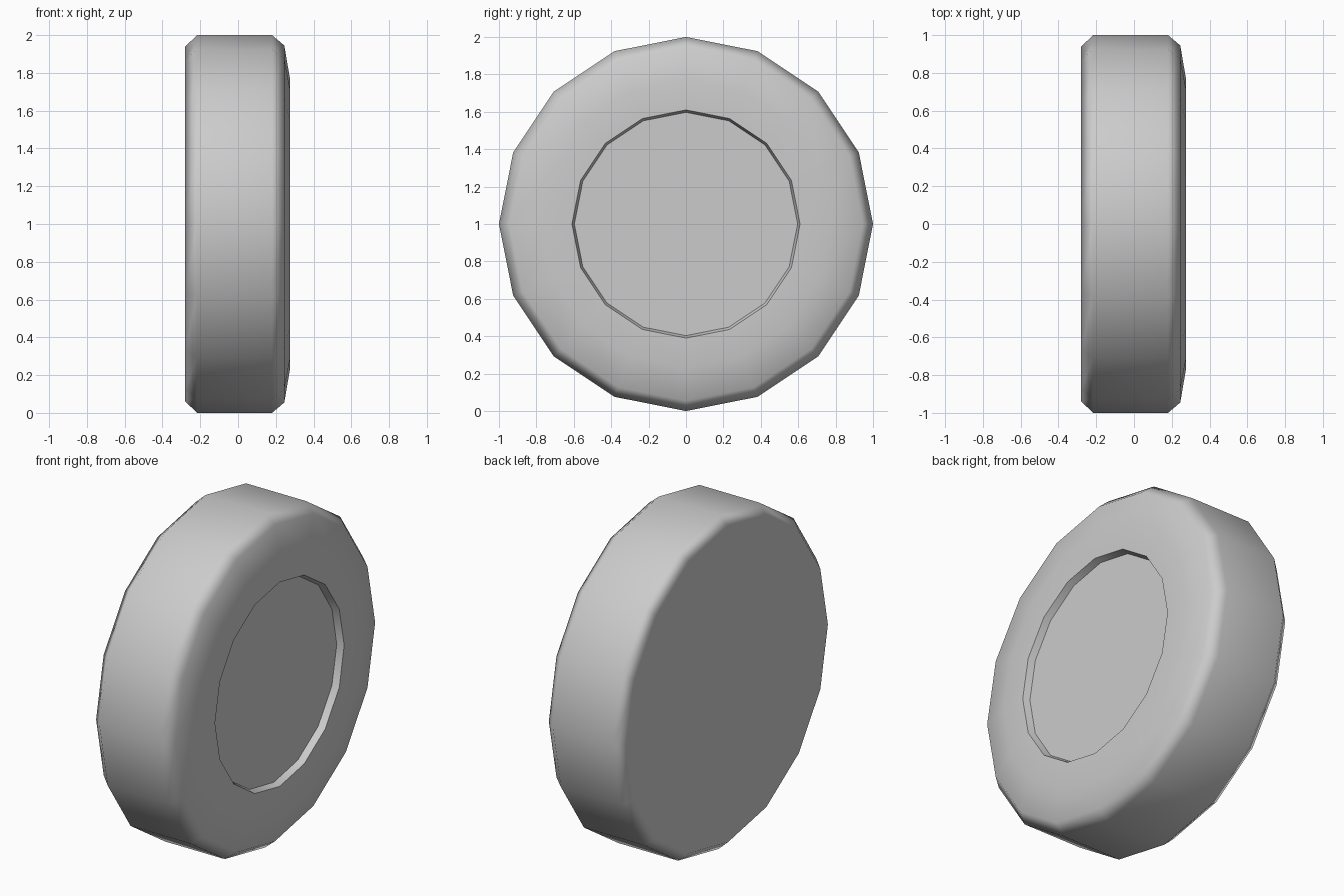
import bpy
import bmesh
from math import cos, sin, pi, radians

cube = bpy.data.objects.get("Cube")
if cube:
    bpy.data.objects.remove(cube, do_unlink=True)

SIDES = 16

grey = bpy.data.materials.new("light grey")
grey.use_nodes = True
colour = (0.6, 0.6, 0.6, 1)
grey.diffuse_color = colour
grey.node_tree.nodes["Principled BSDF"].inputs["Base Color"].default_value = colour


def lathe_x(name, profile, material):
    """Spin (x, radius) points about the x axis and cap both ends."""
    bm = bmesh.new()
    rings = []
    for x, r in profile:
        angles = [2 * pi * i / SIDES for i in range(SIDES)]
        rings.append([bm.verts.new((x, r * sin(a), r * cos(a))) for a in angles])
    for a, b in zip(rings, rings[1:]):
        for i in range(SIDES):
            j = (i + 1) % SIDES
            bm.faces.new((a[i], a[j], b[j], b[i]))
    bm.faces.new(rings[0])
    bm.faces.new(rings[-1])
    bmesh.ops.recalc_face_normals(bm, faces=bm.faces)
    mesh = bpy.data.meshes.new(name)
    bm.to_mesh(mesh)
    bm.free()
    mesh.materials.append(material)
    obj = bpy.data.objects.new(name, mesh)
    obj.location.z = 1
    bpy.context.collection.objects.link(obj)
    return obj


# Wheel: flat inner face, bevelled tread, sloped sidewall, recessed hub
profile = [
    (-0.28, 0.94), (-0.215, 1.0),
    (0.18, 1.0), (0.245, 0.945),
    (0.275, 0.77), (0.275, 0.61),
    (0.235, 0.597),
]
wheel = lathe_x("wheel", profile, grey)

# Smooth tread and sidewall, crisp hub rim, flat caps
bpy.ops.object.select_all(action="DESELECT")
wheel.select_set(True)
bpy.context.view_layer.objects.active = wheel
bpy.ops.object.shade_smooth_by_angle(angle=radians(60))
weighted = wheel.modifiers.new("flat_caps", "WEIGHTED_NORMAL")
weighted.keep_sharp = True
